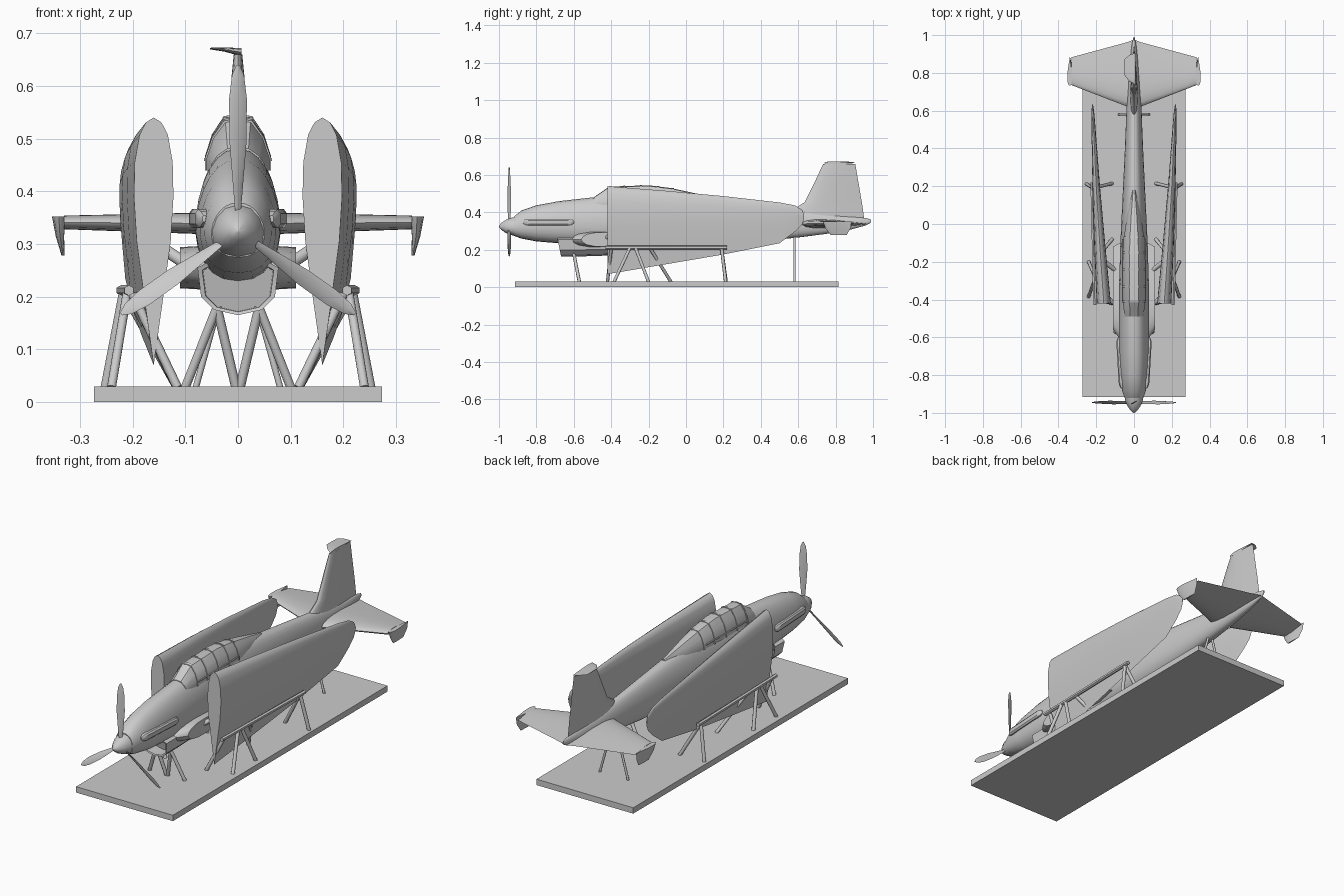
import bpy, bmesh, math
from mathutils import Vector, Matrix

if "Cube" in bpy.data.objects:
    bpy.data.objects.remove(bpy.data.objects["Cube"])


def finish(name, bm, angle=35, mirror=False):
    bmesh.ops.recalc_face_normals(bm, faces=bm.faces[:])
    me = bpy.data.meshes.new(name)
    bm.to_mesh(me)
    bm.free()
    ob = bpy.data.objects.new(name, me)
    bpy.context.collection.objects.link(ob)
    if mirror:
        ob.modifiers.new("mirror", 'MIRROR')
    bpy.ops.object.select_all(action='DESELECT')
    ob.select_set(True)
    bpy.context.view_layer.objects.active = ob
    if angle:
        bpy.ops.object.shade_smooth_by_angle(angle=math.radians(angle))
    return ob


def loft(name, rings, angle=35, mirror=False):
    bm = bmesh.new()
    vs = [[bm.verts.new(p) for p in r] for r in rings]
    n = len(vs[0])
    for a, b in zip(vs, vs[1:]):
        for i in range(n):
            j = (i + 1) % n
            bm.faces.new((a[i], a[j], b[j], b[i]))
    bm.faces.new(vs[0])
    bm.faces.new(vs[-1])
    return finish(name, bm, angle, mirror)


def foil():
    """Closed airfoil: (chord fraction, thickness fraction -0.5..0.5)."""
    side = [(.02, .2), (.07, .36), (.18, .48), (.32, .5), (.5, .43), (.75, .22)]
    return [(0, 0)] + side + [(1, 0)] + [(c, -t) for c, t in reversed(side)]


def strut(name, a, b, r=.009, mirror=True, sides=8):
    a, b = Vector(a), Vector(b)
    d = b - a
    m = Matrix.Translation((a + b) / 2) @ d.to_track_quat('Z', 'Y').to_matrix().to_4x4()
    bm = bmesh.new()
    bmesh.ops.create_cone(bm, cap_ends=True, segments=sides, radius1=r, radius2=r,
                          depth=d.length, matrix=m)
    return finish(name, bm, 50, mirror)


def box(name, lo, hi):
    lo, hi = Vector(lo), Vector(hi)
    bm = bmesh.new()
    bmesh.ops.create_cube(bm, size=1, matrix=Matrix.Translation((lo + hi) / 2)
                          @ Matrix.Diagonal((*(hi - lo), 1)))
    return finish(name, bm, 0)


def lerp(table, y):
    for a, b in zip(table, table[1:]):
        if y <= b[0]:
            t = (y - a[0]) / (b[0] - a[0])
            return [p + (q - p) * t for p, q in zip(a, b)]
    return table[-1]


# Display base
box("base_plate", (-.273, -.915, 0), (.273, .815, .03))

# Fuselage: y, bottom, top, half width
body = [(-.92, .275, .378, .05), (-.88, .26, .41, .063), (-.8, .245, .438, .072),
        (-.68, .235, .46, .079), (-.5, .222, .48, .08), (-.3, .215, .49, .078),
        (-.1, .215, .49, .072), (.15, .225, .47, .06), (.4, .245, .44, .048),
        (.6, .266, .415, .04), (.75, .285, .395, .032), (.88, .308, .378, .02),
        (.96, .33, .37, .01), (.99, .346, .362, .003)]


def oval(y, lo, hi, w, n=24):
    pts = []
    for i in range(n):
        t = 2 * math.pi * i / n
        c, s = math.cos(t), math.sin(t)
        x = math.copysign(abs(c) ** .85, c) * w * (1 - .13 * s)
        pts.append((x, y, (lo + hi) / 2 + s * (hi - lo) / 2))
    return pts


loft("fuselage", [oval(*b) for b in body], 40)

# Spinner
loft("spinner", [oval(y, .325 - r, .325 + r, r, 12) for y, r in
     [(-1, .003), (-.988, .018), (-.965, .034), (-.94, .045), (-.915, .05)]], 40)

# Three propeller blades, from hub to given tip
hub = Vector((0, -.945, .325))
for i, (tx, tz) in enumerate([(0, .315), (.222, -.158), (-.222, -.158)]):
    d = Vector((tx, 0, tz))
    side = Vector((tz, 0, -tx)).normalized()
    rings = []
    for f, w, tw in [(.1, .008, 50), (.28, .013, 42), (.55, .019, 30), (.8, .018, 22),
                     (.94, .012, 18), (1, .003, 15)]:
        a = math.radians(tw)
        u = side * math.cos(a) + Vector((0, 1, 0)) * math.sin(a)
        v = d.cross(u).normalized()
        c = hub + d * f
        rings.append([c + u * w, c + v * .004, c - u * w, c - v * .004])
    loft(f"propeller_blade_{i + 1}", rings, 60)

# Canopy: y, top z, half width, base z
can = [(-.49, .483, .05, .44), (-.41, .538, .06, .44), (-.2, .545, .06, .44),
       (-.08, .53, .055, .44), (.05, .502, .036, .44), (.18, .472, .012, .44)]


def canopy_ring(y, g=0):
    _, t, w, b = lerp(can, y)
    h = t - b
    half = [(w + g, b), (w + g, b + h * .25), (w * .78 + g, b + h * .65),
            (w * .4 + g, t + g - h * .04)]
    return [(x, y, z) for x, z in half] + [(0, y, t + g)] + \
           [(-x, y, z) for x, z in reversed(half)]


loft("canopy", [canopy_ring(c[0]) for c in can], 25)
for y in (-.41, -.33, -.24, -.15, -.07):
    loft("canopy_frame", [canopy_ring(y - .005, .003), canopy_ring(y + .005, .003)], 25)
for sx in (-1, 1):
    strut("canopy_rail", (sx * .061, -.41, .46), (sx * .059, -.08, .462), .004, False, 6)


# Chin radiator with recessed intake
def chin(y, s, top=.27, lo=.165, slope=0):
    half = [(.05, top), (.077, top - .015), (.07, lo + .035), (.045, lo + .01)]
    pts = half + [(0, lo)] + [(-x, z) for x, z in reversed(half)]
    mid = (top + lo) / 2
    return [(x * s, y - slope * (z - lo), mid + (z - mid) * s) for x, z in pts]


loft("chin_radiator", [chin(-.6, .86, slope=.2), chin(-.665, .88, slope=.2),
     chin(-.668, 1, slope=.2), chin(-.55, 1), chin(-.41, .97, .27, .168),
     chin(-.25, .85, .27, .2), chin(-.12, .6, .27, .225)], 30)

# Exhaust fairings
ex = []
for y, g in [(-.872, .35), (-.86, .8), (-.84, 1), (-.63, 1), (-.61, .8), (-.6, .35)]:
    w = lerp(body, y)[3]
    ex.append([(w - .012 + dx, y, .348 + dz * g) for dx, dz in
               [(-.015, -.018), (.01 + .01 * g, -.018), (.01 + .016 * g, -.01),
                (.01 + .016 * g, .01), (.01 + .01 * g, .018), (-.015, .018)]])
loft("exhaust_fairing", ex, 35, True)

# Fixed centre wing stub
loft("wing_stub", [[(x, le + c * (te - le), .255 + t * th) for c, t in foil()]
     for x, le, te, th in [(0, -.61, -.08, .085), (.075, -.61, -.1, .082),
                           (.11, -.56, -.12, .078)]], 35, True)

# Folded outer wing: y, leading z, trailing z, centre x, thickness
wing = [(-.42, .54, .07, .16, .075), (-.1, .515, .124, .182, .058),
        (.2, .487, .175, .2, .04), (.5, .453, .235, .214, .022),
        (.58, .438, .295, .217, .015), (.62, .415, .335, .219, .009),
        (.632, .39, .365, .22, .004)]
loft("folded_wing", [[(xc + t * th, y, le + c * (te - le)) for c, t in foil()]
     for y, le, te, xc, th in wing], 35, True)
# Fold hinge arms between stub and wing
for y in (-.4, -.22):
    strut("wing_fold_hinge", (.08, y - .04, .25), (.155, y + .02, .3), .012)

# Fin and its folded tip
loft("tail_fin", [[(t * th, le + c * (te - le), z) for c, t in foil()]
     for z, le, te, th in [(.35, .56, .955, .045), (.42, .58, .945, .04),
                           (.455, .635, .94, .033), (.56, .687, .922, .03),
                           (.62, .715, .912, .024), (.66, .735, .905, .016)]])
loft("fin_folded_tip", [[(x, le + c * (te - le), z + t * th) for c, t in foil()]
     for x, le, te, z, th in [(.007, .738, .905, .664, .016), (-.025, .755, .895, .669, .008),
                              (-.053, .79, .87, .671, .003)]])

# Tailplane and folded-down tips
loft("tailplane", [[(x, le + c * (te - le), z + t * th) for c, t in foil()]
     for x, le, te, z, th in [(0, .59, .975, .338, .055), (.045, .625, .96, .339, .042),
                              (.33, .735, .883, .341, .026)]], 35, True)
loft("tailplane_folded_tip", [[(x + t * th, le + c * (te - le), z) for c, t in foil()]
     for x, le, te, z, th in [(.34, .732, .885, .352, .026), (.338, .745, .88, .315, .016),
                              (.332, .775, .858, .278, .006)]], 35, True)

# Stand: wing rails and splayed legs
strut("wing_rail", (.207, -.43, .212), (.222, .22, .212), .01, sides=6)
for a, b in [((.21, -.3, .21), (.24, -.385, .028)), ((.21, -.27, .21), (.24, -.2, .028)),
             ((.2, -.4, .205), (.115, -.42, .028)), ((.205, -.19, .205), (.115, -.08, .028)),
             ((.217, .19, .21), (.252, .212, .028)), ((.217, .19, .21), (.115, .215, .028))]:
    strut("wing_support_leg", a, b)
for x in (.1, .004):
    strut("nose_support_leg", (.04, -.6, .18), (x, -.57, .028))
strut("tail_support_leg", (.01, .58, .28), (.08, .58, .028), .006)
